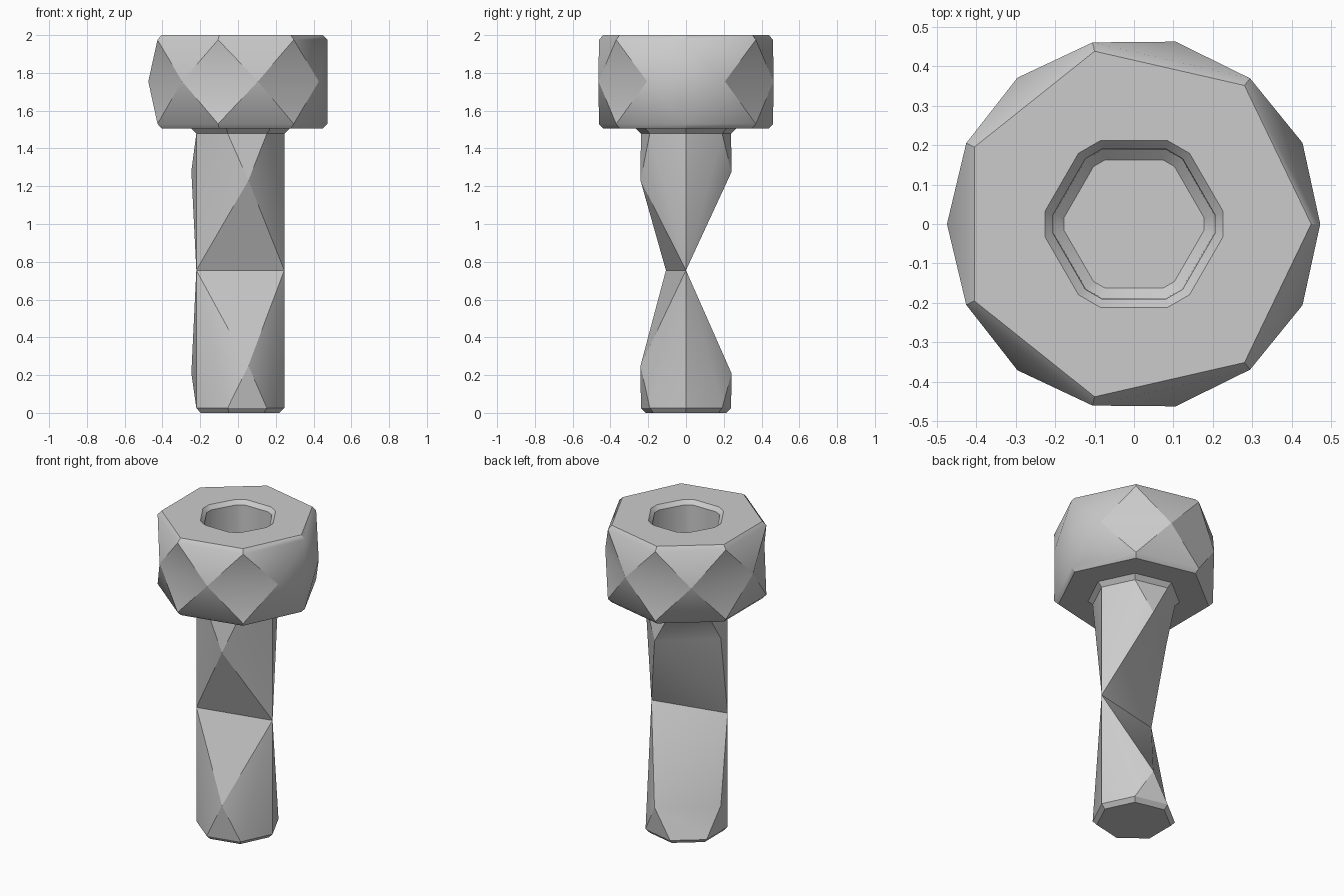
import bpy
import bmesh
import math

cube = bpy.data.objects.get("Cube")
if cube:
    bpy.data.objects.remove(cube)

SIDES = 7
STEP = math.tau / SIDES

steel = bpy.data.materials.new("grey_steel")
steel.use_nodes = True
steel.diffuse_color = (0.6, 0.6, 0.6, 1)
steel.node_tree.nodes["Principled BSDF"].inputs["Base Color"].default_value = (0.6, 0.6, 0.6, 1)


def polar(bm, radius, angle, z):
    return bm.verts.new((radius * math.cos(angle), radius * math.sin(angle), z))


def ring(bm, radius, z, shift=0.0):
    return [polar(bm, radius, (k + shift) * STEP, z) for k in range(SIDES)]


def hex_ring(bm, apothem, half_side, z):
    """Hexagon pointing along x with its corners cut off."""
    verts = []
    for k in range(6):
        a = math.radians(30 + 60 * k)
        for h in (-half_side, half_side):
            verts.append(bm.verts.new((apothem * math.cos(a) - h * math.sin(a),
                                       apothem * math.sin(a) + h * math.cos(a), z)))
    return verts


def band(bm, low, high):
    n = len(low)
    for k in range(n):
        j = (k + 1) % n
        bm.faces.new((low[k], low[j], high[j], high[k]))


def loop_edges(bm, verts):
    pairs = zip(verts, verts[1:] + verts[:1])
    return [bm.edges.get(p) or bm.edges.new(p) for p in pairs]


def finish(bm, name):
    bmesh.ops.recalc_face_normals(bm, faces=bm.faces[:])
    mesh = bpy.data.meshes.new(name)
    bm.to_mesh(mesh)
    bm.free()
    mesh.materials.append(steel)
    obj = bpy.data.objects.new(name, mesh)
    bpy.context.collection.objects.link(obj)
    bpy.ops.object.select_all(action="DESELECT")
    obj.select_set(True)
    bpy.context.view_layer.objects.active = obj
    bpy.ops.object.shade_smooth_by_angle(angle=math.radians(30))


# Head: faceted drum with bevelled rims
bm = bmesh.new()
under = ring(bm, 0.448, 1.505)
low = ring(bm, 0.473, 1.53)
mid = ring(bm, 0.475, 1.755, 0.5)
high = ring(bm, 0.473, 1.975)
top = ring(bm, 0.45, 2.0)
bm.faces.new(under)
band(bm, under, low)
band(bm, high, top)
for k in range(SIDES):
    j = (k + 1) % SIDES
    for rim in (low, high):
        bm.faces.new((rim[k], rim[j], mid[k]))
        if k:
            bm.faces.new((rim[k], mid[k - 1], mid[k]))
for m in (mid[0], mid[-1]):
    bm.faces.new((low[0], high[0], m))

# Hexagonal socket sunk into the head
socket = [hex_ring(bm, *p) for p in ((0.212, 0.085, 2.0), (0.19, 0.082, 1.975),
                                     (0.188, 0.082, 1.73), (0.162, 0.075, 1.705))]
for a, b in zip(socket, socket[1:]):
    band(bm, a, b)
bm.faces.new(socket[-1])
bmesh.ops.triangle_fill(bm, use_beauty=True, normal=(0, 0, 1),
                        edges=loop_edges(bm, top) + loop_edges(bm, socket[0]))
finish(bm, "bolt_head")

# Shank: two tapering halves that meet at one pinched edge
bm = bmesh.new()
pinch_a = polar(bm, 0.245, 0, 0.755)
pinch_b = polar(bm, 0.245, 4 * STEP, 0.755)


def shank_half(end_radius, end_z, rim_z, z_back, z_left, z_front):
    end = ring(bm, end_radius, end_z)
    rim = ring(bm, 0.245, rim_z)
    back = polar(bm, 0.247, 1.5 * STEP, z_back)
    left = polar(bm, 0.247, 3.5 * STEP, z_left)
    front = polar(bm, 0.247, 5.5 * STEP, z_front)
    bm.faces.new(end)
    band(bm, end, rim)
    for tip, near, far in ((back, rim[1], rim[2]), (front, rim[6], rim[5])):
        bm.faces.new((pinch_a, pinch_b, tip))
        bm.faces.new((pinch_a, rim[0], near))
        bm.faces.new((pinch_a, near, tip))
        bm.faces.new((tip, near, far))
    bm.faces.new((pinch_b, back, left))
    bm.faces.new((back, rim[2], rim[3]))
    bm.faces.new((back, rim[3], left))
    bm.faces.new((left, rim[3], rim[4]))
    bm.faces.new((pinch_b, left, rim[4]))
    bm.faces.new((pinch_b, rim[4], rim[5]))
    bm.faces.new((pinch_b, rim[5], front))


shank_half(0.22, 0.0, 0.026, 0.21, 0.21, 0.25)
shank_half(0.275, 1.507, 1.478, 1.275, 1.28, 1.23)
finish(bm, "bolt_shank")
